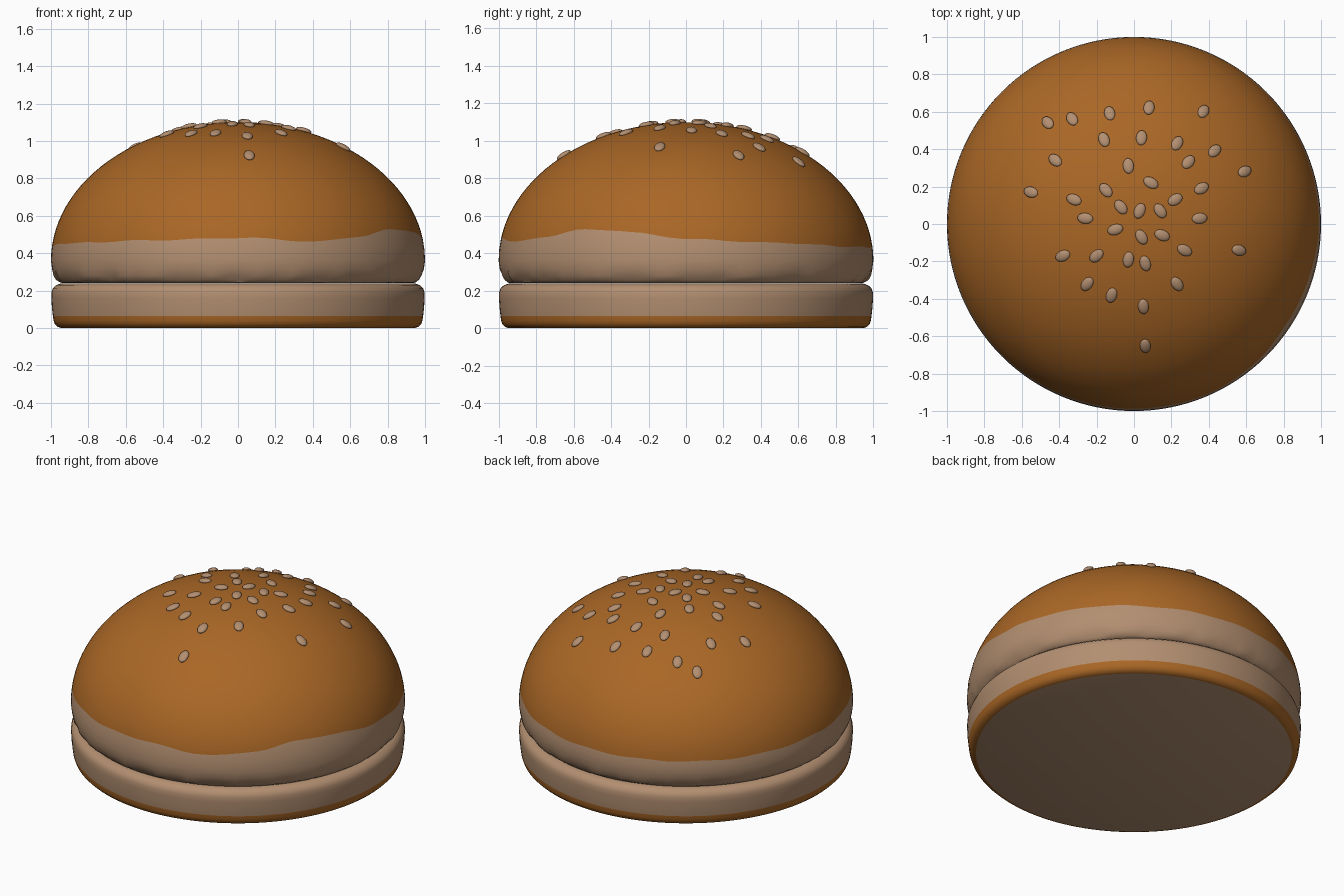
import bpy, bmesh, math, random
from mathutils import Vector, Matrix

if "Cube" in bpy.data.objects:
    bpy.data.objects.remove(bpy.data.objects["Cube"])

random.seed(4)
N = 128                      # segments around
CZ, H = 0.36, 0.74           # dome ellipse centre height and vertical radius


def material(name, rgb):
    m = bpy.data.materials.new(name)
    m.diffuse_color = (*rgb, 1)
    m.use_nodes = True
    m.node_tree.nodes["Principled BSDF"].inputs["Base Color"].default_value = m.diffuse_color
    return m


crust = material("brown crust", (0.40, 0.135, 0.019))
crumb = material("pale crumb", (0.45, 0.275, 0.165))


def finish(bm, name, mats, angle=40):
    bmesh.ops.recalc_face_normals(bm, faces=bm.faces)
    me = bpy.data.meshes.new(name)
    bm.to_mesh(me)
    bm.free()
    ob = bpy.data.objects.new(name, me)
    bpy.context.collection.objects.link(ob)
    for m in mats:
        me.materials.append(m)
    bpy.ops.object.select_all(action='DESELECT')
    ob.select_set(True)
    bpy.context.view_layer.objects.active = ob
    bpy.ops.object.shade_smooth_by_angle(angle=math.radians(angle))
    return ob


def revolve(name, rings, strips):
    """rings: functions of segment index -> (r, z); strips: material per strip, with end caps."""
    bm = bmesh.new()
    rows = []
    for f in rings:
        row = []
        for i in range(N):
            a = 2 * math.pi * i / N
            r, z = f(i)
            row.append(bm.verts.new((r * math.cos(a), r * math.sin(a), z)))
        rows.append(row)
    for k in range(len(rows) - 1):
        for i in range(N):
            j = (i + 1) % N
            f = bm.faces.new((rows[k][i], rows[k][j], rows[k + 1][j], rows[k + 1][i]))
            f.material_index = strips[k + 1]
    for row, mi in ((rows[0], strips[0]), (rows[-1], strips[-1])):
        c = bm.verts.new((0, 0, sum(v.co.z for v in row) / N))
        for i in range(N):
            bm.faces.new((row[i], row[(i + 1) % N], c)).material_index = mi
    return finish(bm, name, (crust, crumb))


# Wavy height of the crust edge, by azimuth in degrees
EDGE = [(0, .475), (30, .455), (60, .435), (90, .43), (135, .43), (180, .44), (210, .455),
        (245, .47), (272, .482), (295, .462), (312, .49), (327, .53), (345, .51), (360, .475)]


def edge_height(i):
    d = 360 * i / N
    for (a, h), (b, g) in zip(EDGE, EDGE[1:]):
        if a <= d <= b:
            t = (d - a) / (b - a)
            t = t * t * (3 - 2 * t)
            return h + (g - h) * t + 0.003 * math.sin(d * 0.3)


def dome(p):
    return math.cos(p), CZ + H * math.sin(p)


# Top bun: wrinkled lower lip, pale band up to the wavy edge, brown dome
wrinkle = [random.uniform(-0.008, 0.008) for _ in range(N)]
rings = [lambda i: (0.935, 0.24), lambda i: (0.95, 0.243),
         lambda i: (0.967 + wrinkle[i], 0.257),
         lambda i: (0.982 + wrinkle[i] * 0.7, 0.28),
         lambda i: (0.994, 0.315)]
for t in (0, 0.5, 1):
    rings.append(lambda i, t=t: dome(t * math.asin((edge_height(i) - CZ) / H)))
for k in range(1, 25):
    def ring(i, t=k / 25):
        p = math.asin((edge_height(i) - CZ) / H)
        return dome(p + (math.pi / 2 - p) * t)
    rings.append(ring)
revolve("top_bun", rings, [1] * 8 + [0] * 25)

# Bottom bun: pale base, thin brown crust, pale side
prof = [(0.945, 0.003), (0.965, 0.007), (0.98, 0.022), (0.986, 0.04), (0.99, 0.065),
        (0.995, 0.11), (0.998, 0.16), (0.998, 0.19), (0.99, 0.213), (0.972, 0.229),
        (0.95, 0.237), (0.93, 0.238)]
prof[0] = (0.945, 0.0)
revolve("bottom_bun", [lambda i, p=p: p for p in prof], [1] + [0] * 4 + [1] * 8)

# Sesame seeds: flattened ovals lying on the dome, pointing outwards
SEEDS = [(-.46, .54), (-.33, .56), (-.13, .59), (.08, .62), (.37, .60), (.43, .39), (.23, .43),
         (.04, .46), (-.16, .45), (-.42, .34), (-.55, .17), (-.32, .13), (-.03, .31),
         (.09, .22, -30), (.29, .33), (.59, .28), (.36, .19), (.22, .13), (.35, .03),
         (.14, .07, -55), (.03, .07), (-.07, .09), (-.15, .18), (-.26, .03), (-.10, -.03),
         (.04, -.07), (.15, -.06), (.27, -.14), (.56, -.14), (.23, -.32), (.06, -.21),
         (-.03, -.19), (-.20, -.17), (-.38, -.17), (-.25, -.32), (-.12, -.38), (.05, -.44),
         (.06, -.65)]
bm = bmesh.new()
for s in SEEDS:
    x, y = s[:2]
    a = math.radians(s[2]) if len(s) > 2 else math.atan2(y, x)
    q = math.sqrt(1 - x * x - y * y)
    n = Vector((x, y, q / H)).normalized()
    u = Vector((math.cos(a), math.sin(a), 0))
    u = (u - n * u.dot(n)).normalized()
    v = n.cross(u)
    rot = Matrix((u, v, n)).transposed().to_4x4()
    pos = Vector((x, y, CZ + H * q)) + n * 0.004
    mat = Matrix.Translation(pos) @ rot @ Matrix.Diagonal((0.043, 0.029, 0.015, 1))
    bmesh.ops.create_uvsphere(bm, u_segments=16, v_segments=10, radius=1, matrix=mat)
finish(bm, "sesame_seeds", (crumb,), 80)
